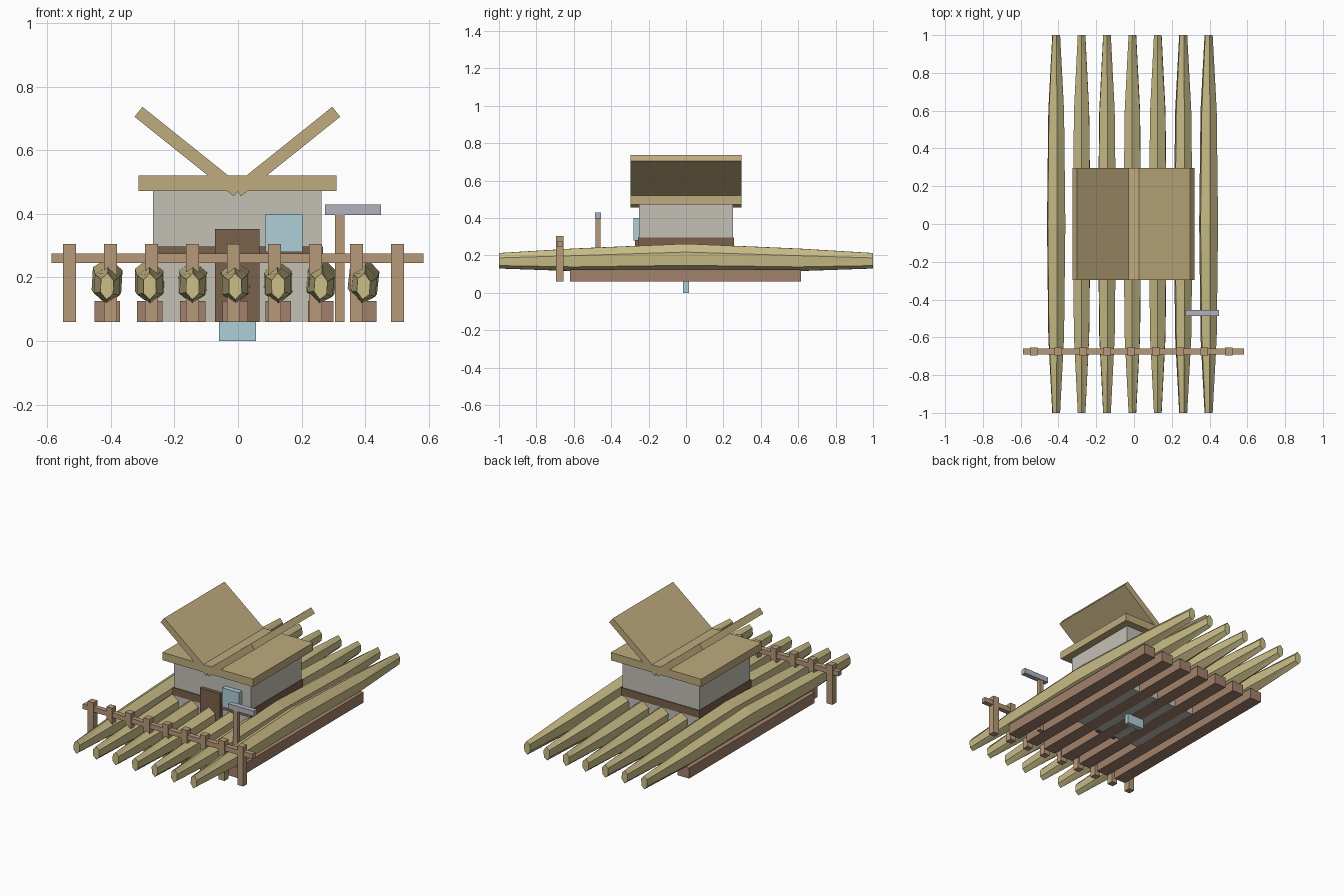
import bpy, bmesh, math, random

if "Cube" in bpy.data.objects:
    bpy.data.objects.remove(bpy.data.objects["Cube"])
random.seed(3)

def mat(name, r, g, b):
    m = bpy.data.materials.new(name)
    m.diffuse_color = (r, g, b, 1)
    m.use_nodes = True
    m.node_tree.nodes["Principled BSDF"].inputs["Base Color"].default_value = m.diffuse_color
    return m

REED = mat("reed", 0.60, 0.52, 0.25)
THATCH = mat("thatch", 0.52, 0.41, 0.21)
WOOD = mat("light_wood", 0.47, 0.32, 0.19)
KEEL = mat("keel_wood", 0.36, 0.22, 0.15)
DARK = mat("dark_wood", 0.19, 0.12, 0.07)
WALL = mat("wall_grey", 0.55, 0.53, 0.47)
GLASS = mat("pale_blue", 0.42, 0.62, 0.68)
METAL = mat("metal_grey", 0.45, 0.45, 0.52)

def finish(name, bm, m):
    bmesh.ops.recalc_face_normals(bm, faces=bm.faces)
    me = bpy.data.meshes.new(name)
    bm.to_mesh(me)
    bm.free()
    me.materials.append(m)
    ob = bpy.data.objects.new(name, me)
    bpy.context.collection.objects.link(ob)
    return ob

def box(name, x, y, z, m):
    """Box from (min, max) ranges on each axis."""
    bm = bmesh.new()
    bmesh.ops.create_cube(bm, size=1)
    for v in bm.verts:
        for i, (a, b) in enumerate((x, y, z)):
            v.co[i] = a if v.co[i] < 0 else b
    return finish(name, bm, m)

def reed_bundle(name, cx):
    """Six-sided tapered log lofted along y."""
    # y, half width, bottom z, top z
    sections = [(-1, .021, .130, .213), (-.6, .042, .116, .237),
                (0, .049, .120, .263), (.6, .042, .116, .237), (1, .021, .130, .213)]
    bm = bmesh.new()
    rings = []
    turn = random.uniform(-.15, .15)
    for y, w, lo, hi in sections:
        ring = []
        for k in range(6):
            a = math.radians(90 + 60 * k) + turn
            ring.append(bm.verts.new((cx + w * 1.1 * math.cos(a), y,
                                      (lo + hi) / 2 + (hi - lo) / 2 * math.sin(a))))
        rings.append(ring)
    for r, s in zip(rings, rings[1:]):
        for k in range(6):
            n = (k + 1) % 6
            bm.faces.new((r[k], r[n], s[n]))
            bm.faces.new((r[k], s[n], s[k]))
    bm.faces.new(rings[0])
    bm.faces.new(rings[-1])
    return finish(name, bm, REED)

# Raft: reed bundles on keel boards
for i in range(7):
    cx = -.412 + .1345 * i
    reed_bundle(f"reed_bundle_{i+1}", cx)
    box(f"keel_board_{i+1}", (cx - .04, cx + .04), (-.62, .615), (.06, .125), KEEL)

# Cabin: walls, base trim, door, window, hatch below
box("cabin_walls", (-.267, .263), (-.25, .25), (.061, .475), WALL)
box("base_trim", (-.272, .268), (-.256, .256), (.25, .297), DARK)
box("door", (-.073, .067), (-.272, -.245), (.06, .353), DARK)
box("window", (.087, .203), (-.28, -.25), (.28, .40), GLASS)
box("bottom_hatch", (-.06, .057), (-.015, .015), (0, .12), GLASS)

# Roof: flat slab and two upswept leaves
box("roof_slab", (-.313, .31), (-.297, .297), (.472, .52), THATCH)
for side, name in ((-1, "left_roof_leaf"), (1, "right_roof_leaf")):
    leaf = box(name, (-.2, .2), (-.297, .297), (-.02, .02), THATCH)
    leaf.location = (-.002 + side * .155, 0, .596)
    leaf.rotation_euler = (0, -side * math.radians(38.7), 0)

# Front fence
for i in range(9):
    px = -.53 + .129 * i
    box(f"fence_post_{i+1}", (px - .02, px + .02), (-.695, -.655), (.06, .305), WOOD)
box("fence_rail", (-.587, .583), (-.69, -.66), (.245, .275), WOOD)

# Signpost
box("sign_post", (.305, .335), (-.485, -.458), (.06, .412), WOOD)
box("sign_bar", (.273, .45), (-.487, -.455), (.397, .43), METAL)
